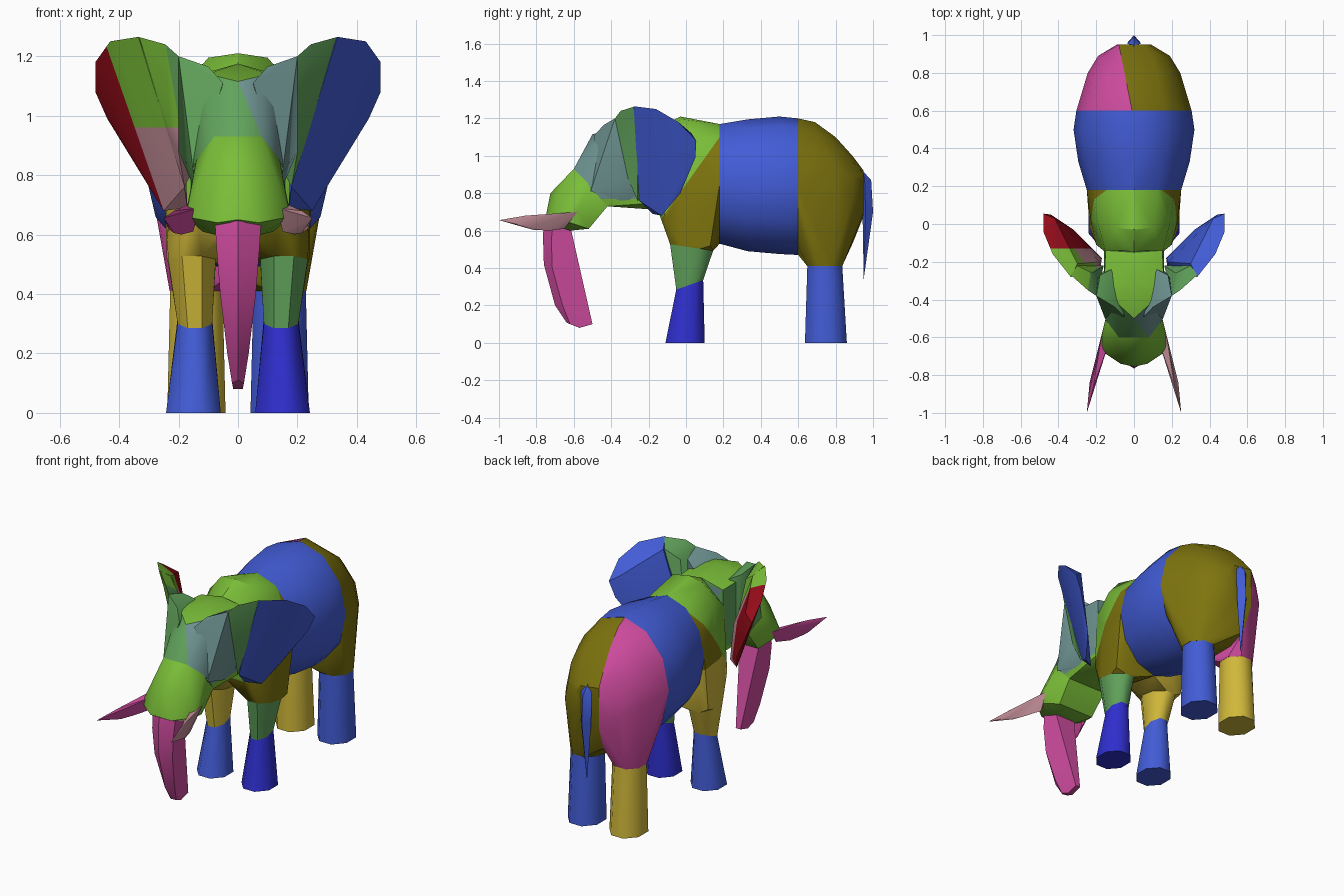
import bpy, bmesh, math
from mathutils import Vector

cube = bpy.data.objects.get("Cube")
if cube:
    bpy.data.objects.remove(cube, do_unlink=True)


def material(name, r, g, b):
    lin = [((c / 255 + 0.055) / 1.055) ** 2.4 for c in (r, g, b)] + [1.0]
    m = bpy.data.materials.new(name)
    m.use_nodes = True
    m.diffuse_color = lin
    m.node_tree.nodes["Principled BSDF"].inputs["Base Color"].default_value = lin
    return m


BLUE = material("blue", 66, 92, 214)
INDIGO = material("deep blue", 46, 46, 205)
OLIVE = material("olive", 126, 116, 14)
YELLOW = material("mustard yellow", 208, 184, 58)
MAGENTA = material("magenta", 208, 76, 160)
LIME = material("lime green", 122, 190, 56)
GREEN = material("mid green", 98, 164, 92)
TEAL = material("grey teal", 110, 148, 146)
PINK = material("dusty pink", 192, 140, 150)
RED = material("dark red", 150, 12, 26)


def hull(name, pts, mats, rule=None, cuts=(), smooth=35):
    """Convex faceted solid; cuts are (point, normal) planes that split faces for colouring."""
    bm = bmesh.new()
    for p in pts:
        bm.verts.new(p)
    bmesh.ops.remove_doubles(bm, verts=bm.verts[:], dist=0.0005)
    bmesh.ops.convex_hull(bm, input=bm.verts[:])
    loose = [v for v in bm.verts if not v.link_faces]
    bmesh.ops.delete(bm, geom=loose, context='VERTS')
    for co, no in cuts:
        bmesh.ops.bisect_plane(bm, geom=bm.verts[:] + bm.edges[:] + bm.faces[:],
                               plane_co=co, plane_no=no)
    bmesh.ops.recalc_face_normals(bm, faces=bm.faces[:])
    bm.normal_update()
    for f in bm.faces:
        f.smooth = True
        if rule:
            f.material_index = rule(f.calc_center_median(), f.normal)
    me = bpy.data.meshes.new(name)
    bm.to_mesh(me)
    bm.free()
    for m in mats:
        me.materials.append(m)
    me.set_sharp_from_angle(angle=math.radians(smooth))
    ob = bpy.data.objects.new(name, me)
    bpy.context.collection.objects.link(ob)


def ring(y, w, z0, z1, n=12):
    """Upright oval cross-section of the body."""
    c, h = (z0 + z1) / 2, (z1 - z0) / 2
    return [(w * math.sin(2 * math.pi * i / n), y, c + h * math.cos(2 * math.pi * i / n))
            for i in range(n)]


def disc(cx, cy, z, rx, ry, n=8, tilt=0.0):
    """Level cross-section of a leg; tilt raises the back edge."""
    out = []
    for i in range(n):
        a = 2 * math.pi * (i + 0.5) / n
        k = 1 / math.cos(math.pi / n)
        dy = ry * k * math.sin(a)
        out.append((cx + rx * k * math.cos(a), cy + dy, z + tilt * dy))
    return out


def flip(pts, s):
    return [(s * x, y, z) for x, y, z in pts]


def both(pts):
    return pts + flip(pts, -1)


# Barrel of the body
hull("body", ring(0.18, 0.25, 0.53, 1.17) + ring(0.33, 0.295, 0.49, 1.195)
     + ring(0.5, 0.32, 0.475, 1.21) + ring(0.6, 0.305, 0.47, 1.2), [BLUE])

# Hindquarters: two halves meeting on a slanted seam, each running into a leg
rear = (ring(0.6, 0.305, 0.47, 1.2) + ring(0.69, 0.275, 0.45, 1.18) + ring(0.8, 0.245, 0.47, 1.1)
        + ring(0.89, 0.19, 0.53, 1.0) + ring(0.95, 0.09, 0.68, 0.92))
for s, side, mat in ((1, "left", OLIVE), (-1, "right", MAGENTA)):
    half = []
    for x, y, z in rear:
        seam_x = -0.01 - 0.2 * (y - 0.6)
        if abs(x) < 0.001:
            half.append((seam_x, y, z))
        elif (x - seam_x) * s > 0:
            half.append((x, y, z))
    hull(side + "_hindquarter", half + disc(s * 0.14, 0.742, 0.41, 0.09, 0.093), [mat])

# Hind legs
for s, side, mat in ((1, "left", BLUE), (-1, "right", YELLOW)):
    hull(side + "_hind_leg", disc(s * 0.14, 0.748, 0, 0.098, 0.112)
         + disc(s * 0.14, 0.742, 0.42, 0.088, 0.093), [mat], smooth=50)

# Shoulders and neck: two halves, lime above a sloping line, running into the front legs
slope = Vector((0, -0.42, 0.30)).normalized()
seam = Vector((0, 0.18, 1.10))


def shoulder_colour(c, n):
    if (c - seam).dot(slope) > 0:
        return 0
    return 1 if c.z > 0.78 else 2


shoulder = ([p for p in ring(0.18, 0.25, 0.53, 1.17) if p[0] > -0.001]
            + [(0, -0.03, 1.21), (0, -0.15, 1.15), (0, -0.13, 0.66), (0, -0.06, 0.58),
               (0.1, -0.02, 1.195), (0.19, 0.0, 1.09), (0.15, -0.15, 1.02), (0.23, 0.02, 0.85),
               (0.14, -0.14, 0.68), (0.2, -0.11, 0.65), (0.24, 0.13, 0.52)])
for s, side, low, up, foot in ((1, "left", OLIVE, GREEN, INDIGO), (-1, "right", YELLOW, YELLOW, BLUE)):
    hip = disc(s * 0.155, 0.03, 0.51, 0.08, 0.115, tilt=-0.15)
    knee = disc(s * 0.145, 0.02, 0.31, 0.058, 0.072, tilt=0.35)
    hull(side + "_shoulder", flip(shoulder, s) + hip, [LIME, OLIVE, low], shoulder_colour,
         cuts=[(seam, slope), ((0, 0, 0.78), (0, 0, 1))])
    hull(side + "_upper_front_leg", hip + knee, [up], smooth=50)
    hull(side + "_lower_front_leg", disc(s * 0.15, -0.005, 0, 0.092, 0.105) + knee,
         [foot], smooth=50)


# Head: lime crown and jaw, green forehead, teal left cheek
def head_colour(c, n):
    if c.z < 0.77 or n.z > 0.8 or n.z < -0.5:
        return 0
    return 2 if c.x > 0.035 else 1


hull("head", [(0, -0.15, 1.15), (0, -0.3, 1.175), (0, -0.5, 1.115)]
     + both([(0.15, -0.14, 1.12), (0.16, -0.14, 0.75), (0.16, -0.34, 1.13), (0.1, -0.41, 1.14),
             (0.08, -0.6, 0.93), (0.15, -0.51, 0.83), (0.13, -0.42, 0.73), (0.1, -0.14, 0.71)]),
     [LIME, GREEN, TEAL], head_colour, cuts=[((0, 0, 0.77), (0, 0, 1))])

# Snout
hull("snout", [(0, -0.755, 0.65), (0, -0.725, 0.8)]
     + both([(0.08, -0.6, 0.93), (0.14, -0.52, 0.85), (0.17, -0.58, 0.7), (0.175, -0.67, 0.66),
             (0.07, -0.74, 0.64), (0.08, -0.69, 0.8), (0.08, -0.62, 0.6),
             (0.13, -0.42, 0.73), (0.1, -0.4, 0.88), (0.12, -0.52, 0.61)]), [LIME], smooth=40)

# Trunk, with a rounded front ridge
hull("trunk", [(0, -0.755, 0.645), (0, -0.765, 0.58), (0, -0.76, 0.42), (0, -0.7, 0.2),
               (0, -0.64, 0.11)]
     + both([(0.078, -0.71, 0.645), (0.072, -0.72, 0.55), (0.06, -0.715, 0.4),
             (0.036, -0.66, 0.2), (0.02, -0.62, 0.1), (0.016, -0.57, 0.08),
             (0.016, -0.5, 0.1), (0.03, -0.55, 0.25), (0.055, -0.61, 0.5),
             (0.07, -0.62, 0.63)]), [MAGENTA], smooth=40)

# Tusks
tusk = [(0.25, -1.0, 0.656), (0.215, -0.86, 0.68), (0.13, -0.62, 0.69), (0.17, -0.58, 0.7),
        (0.235, -0.84, 0.62), (0.19, -0.73, 0.6), (0.15, -0.65, 0.61), (0.215, -0.82, 0.605)]
for s, side, mat in ((1, "left", PINK), (-1, "right", MAGENTA)):
    hull(side + "_tusk", flip(tusk, s), [mat])

# Ears: root beside the forehead, wing, then a flap sweeping back
root = [(0.05, -0.49, 1.11), (0.1, -0.44, 1.165), (0.2, -0.38, 1.2), (0.2, -0.3, 0.88),
        (0.15, -0.51, 0.81), (0.12, -0.24, 1.14), (0.15, -0.24, 0.77), (0.15, -0.35, 0.76),
        (0.18, -0.27, 1.17)]
wing = [(0.2, -0.38, 1.2), (0.245, -0.35, 1.24), (0.335, -0.27, 1.265), (0.3, -0.22, 1.22),
        (0.22, -0.26, 1.16), (0.2, -0.31, 0.88), (0.24, -0.26, 0.95), (0.18, -0.26, 0.76),
        (0.16, -0.22, 0.8)]
flap = [(0.335, -0.28, 1.265), (0.23, -0.26, 0.95), (0.18, -0.25, 0.76), (0.17, -0.18, 0.69),
        (0.3, -0.21, 1.22), (0.18, -0.2, 0.9), (0.43, -0.16, 1.25), (0.48, -0.04, 1.18),
        (0.48, 0.055, 1.08), (0.44, 0.05, 0.99), (0.32, -0.03, 0.8), (0.25, -0.13, 0.68),
        (0.42, 0.03, 1.12)]
wing_seam = Vector((-0.245, 0, 1.245))
wing_normal = Vector((0.445, 0, 0.08)).normalized()


def right_wing_colour(c, n):
    if (c - wing_seam).dot(wing_normal) > 0:
        return 0
    return 1 if c.z > 0.96 else 2


def right_flap_colour(c, n):
    if c.y > -0.13:
        return 2
    return 0 if c.z > (1.12 if n.y > 0.4 else 0.96) else 1


low_cut = ((0, 0, 0.96), (0, 0, 1))
hull("left_ear_root", root, [TEAL])
hull("left_ear_wing", wing, [GREEN])
hull("left_ear_flap", flap, [BLUE])
hull("right_ear_root", flip(root, -1), [GREEN])
hull("right_ear_wing", flip(wing, -1), [GREEN, LIME, PINK], right_wing_colour,
     cuts=[(wing_seam, wing_normal), low_cut])
hull("right_ear_flap", flip(flap, -1), [LIME, PINK, RED], right_flap_colour,
     cuts=[((0, -0.13, 0), (0, 1, 0)), low_cut, ((0, 0, 1.12), (0, 0, 1))])

# Tail
hull("tail", [(0, 0.94, 0.925), (0, 0.99, 0.87), (0, 1.0, 0.7), (0, 0.95, 0.34)]
     + both([(0.035, 0.955, 0.88), (0.035, 0.96, 0.7), (0.015, 0.955, 0.5)]), [BLUE])
